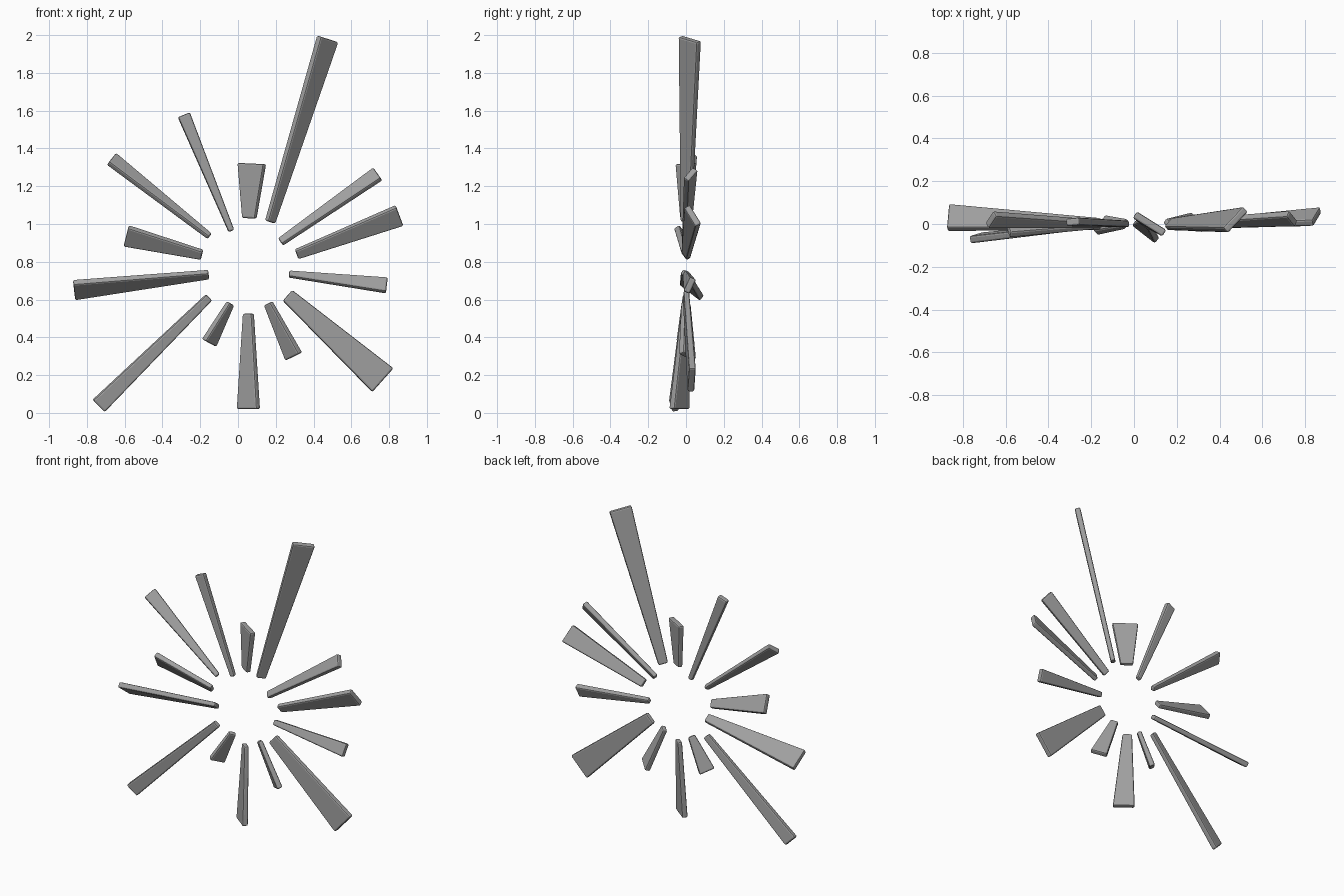
import bpy, bmesh, math
from mathutils import Vector

if "Cube" in bpy.data.objects:
    bpy.data.objects.remove(bpy.data.objects["Cube"])

grey = bpy.data.materials.new("mid_grey")
grey.diffuse_color = (0.35, 0.35, 0.35, 1)
grey.use_nodes = True
grey.node_tree.nodes["Principled BSDF"].inputs["Base Color"].default_value = grey.diffuse_color

# name: inner x,z | outer x,z | inner width, outer width | roll in degrees | outer y
RAYS = {
    "ray_top":               (0.06, 1.03, 0.073, 1.32, 0.08, 0.165, -32, 0.0),
    "ray_longest":           (0.17, 1.01, 0.475, 1.98, 0.06, 0.14, 45, 0.02),
    "ray_right_high":        (0.225, 0.905, 0.74, 1.265, 0.045, 0.085, -35, 0.025),
    "ray_right_upper":       (0.31, 0.84, 0.855, 1.045, 0.055, 0.123, 30, 0.035),
    "ray_right_lower":       (0.27, 0.735, 0.788, 0.675, 0.035, 0.085, -25, 0.02),
    "ray_lower_right_wide":  (0.262, 0.622, 0.767, 0.173, 0.075, 0.168, -3, 0.03),
    "ray_lower_right_short": (0.16, 0.58, 0.295, 0.298, 0.05, 0.108, 40, 0.008),
    "ray_bottom":            (0.055, 0.525, 0.055, 0.02, 0.06, 0.137, 38, -0.035),
    "ray_lower_left_short":  (-0.04, 0.58, -0.153, 0.37, 0.045, 0.1, -48, -0.005),
    "ray_lower_left_long":   (-0.153, 0.612, -0.738, 0.037, 0.045, 0.09, -12, -0.065),
    "ray_left":              (-0.155, 0.732, -0.868, 0.65, 0.055, 0.14, -52, 0.03),
    "ray_left_short":        (-0.19, 0.837, -0.592, 0.937, 0.055, 0.125, -35, -0.015),
    "ray_left_high":         (-0.15, 0.935, -0.67, 1.345, 0.032, 0.085, 43, 0.02),
    "ray_upper_left":        (-0.035, 0.963, -0.287, 1.578, 0.032, 0.068, 5, 0.01),
}


def make_ray(name, ix, iz, ox, oz, w_in, w_out, roll, y_out):
    """Tapered plate from the inner to the outer end, rolled about its length."""
    a, b = Vector((ix, 0, iz)), Vector((ox, y_out, oz))
    d = Vector((ox - ix, 0, oz - iz)).normalized()
    side = Vector((d.z, 0, -d.x))
    r = math.radians(roll)
    w = side * math.cos(r) + Vector((0, 1, 0)) * math.sin(r)
    n = d.cross(w)
    bm = bmesh.new()
    bmesh.ops.create_cube(bm, size=1)
    for v in bm.verts:
        outer = v.co.z > 0
        centre, width, thick = (b, w_out, 0.036) if outer else (a, w_in, 0.03)
        v.co = centre + w * (v.co.x * width) + n * (v.co.y * thick)
    bmesh.ops.recalc_face_normals(bm, faces=bm.faces)
    mesh = bpy.data.meshes.new(name)
    bm.to_mesh(mesh)
    bm.free()
    mesh.materials.append(grey)
    obj = bpy.data.objects.new(name, mesh)
    bpy.context.collection.objects.link(obj)
    # softened edges
    bev = obj.modifiers.new("edge_bevel", 'BEVEL')
    bev.width = 0.009
    bev.segments = 2


for ray_name, values in RAYS.items():
    make_ray(ray_name, *values)
